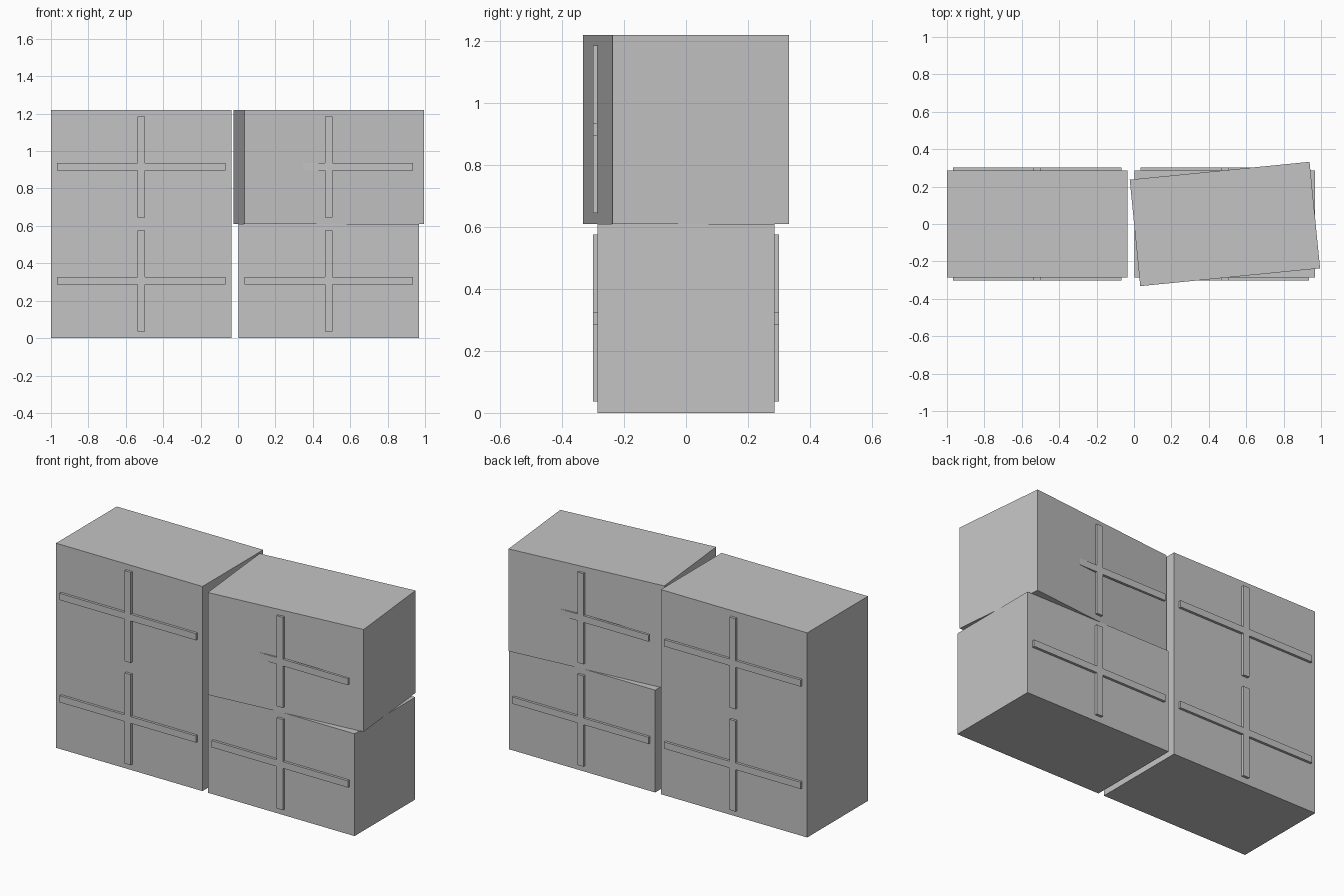
import bpy, bmesh, math

if "Cube" in bpy.data.objects:
    bpy.data.objects.remove(bpy.data.objects["Cube"])

grey = bpy.data.materials.new("plain grey")
grey.diffuse_color = (0.55, 0.55, 0.55, 1)
grey.use_nodes = True
grey.node_tree.nodes["Principled BSDF"].inputs["Base Color"].default_value = grey.diffuse_color


def finish(bm, name, location, angle=0.0):
    bmesh.ops.recalc_face_normals(bm, faces=bm.faces[:])
    mesh = bpy.data.meshes.new(name)
    bm.to_mesh(mesh)
    bm.free()
    mesh.materials.append(grey)
    ob = bpy.data.objects.new(name, mesh)
    ob.location = location
    ob.rotation_euler.z = angle
    bpy.context.collection.objects.link(ob)
    return ob


def box(name, size, location, angle=0.0):
    bm = bmesh.new()
    bmesh.ops.create_cube(bm, size=1)
    bmesh.ops.scale(bm, vec=size, verts=bm.verts[:])
    return finish(bm, name, location, angle)


def cross(name, location):
    # plus-shaped outline in the xz plane, extruded along y
    w, h, t, depth = 0.45, 0.27, 0.02, 0.015
    outline = [(t, t), (t, h), (-t, h), (-t, t), (-w, t), (-w, -t),
               (-t, -t), (-t, -h), (t, -h), (t, -t), (w, -t), (w, t)]
    bm = bmesh.new()
    face = bm.faces.new([bm.verts.new((x, -depth / 2, z)) for x, z in outline])
    ext = bmesh.ops.extrude_face_region(bm, geom=[face])
    moved = [g for g in ext["geom"] if isinstance(g, bmesh.types.BMVert)]
    bmesh.ops.translate(bm, vec=(0, depth, 0), verts=moved)
    return finish(bm, name, location)


# Crates: tall left stack, lower right crate, twisted upper right crate
W, D, H = 0.966, 0.572, 0.61
LEFT, RIGHT = -0.517, 0.486
box("left_stack", (W, D, 2 * H), (LEFT, 0, H))
box("lower_right_crate", (W, D, H), (RIGHT, 0, H / 2))
box("upper_right_crate", (W, D, H), (RIGHT, 0, H * 1.5), math.radians(5.65))

# Raised crosses, front and back; they stay square to the stack
for col, x in (("left", LEFT), ("right", RIGHT)):
    for row, z in (("lower", 0.306), ("upper", 0.916)):
        for side, s in (("front", -1), ("back", 1)):
            cross(f"{row}_{col}_{side}_cross", (x, s * 0.2935, z))
